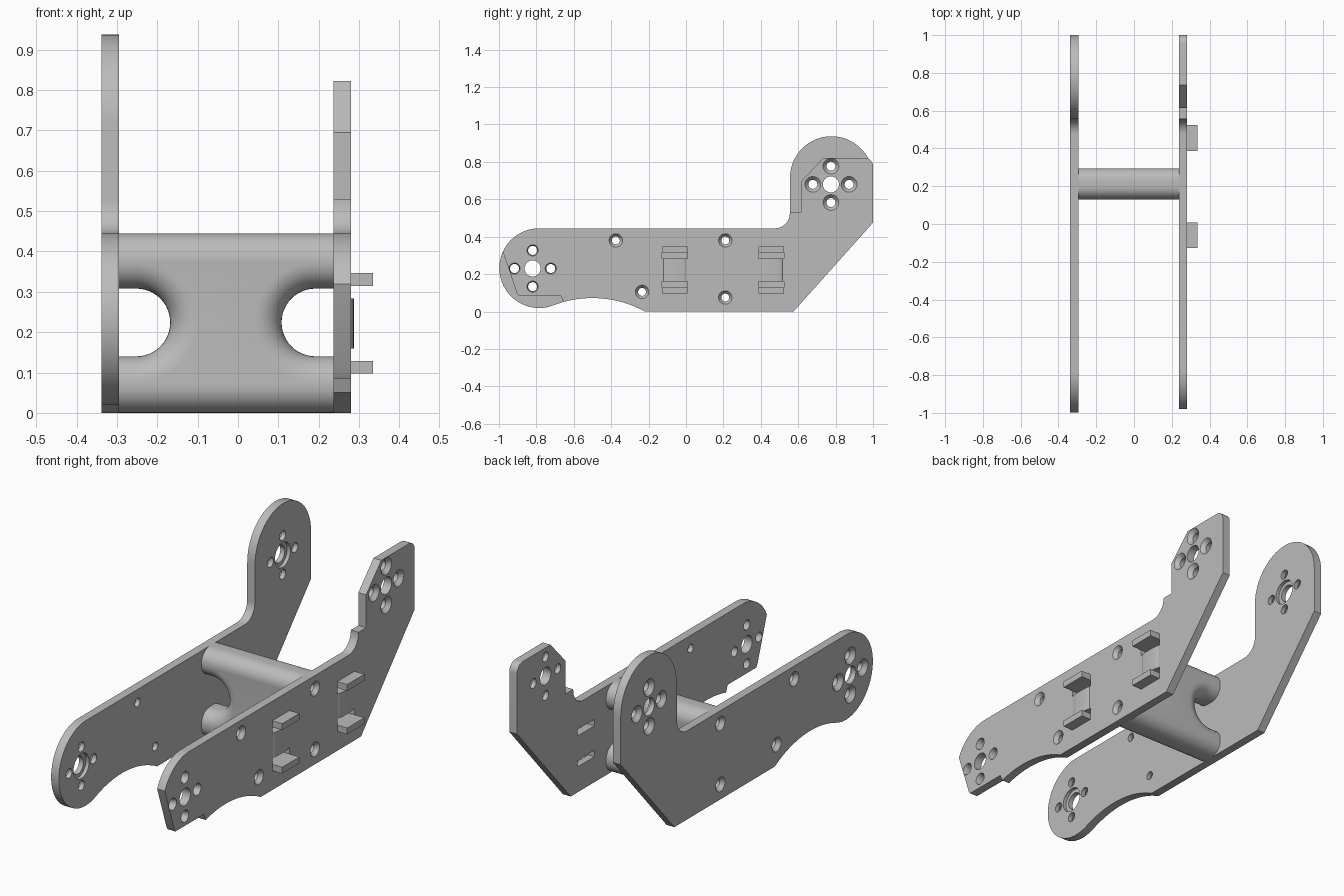
import bpy, bmesh
from math import sin, cos, radians, pi
from mathutils import Matrix

cube = bpy.data.objects.get("Cube")
if cube:
    bpy.data.objects.remove(cube)

grey = bpy.data.materials.new("light_grey")
grey.use_nodes = True
COLOUR = (0.5, 0.5, 0.5, 1)
grey.diffuse_color = COLOUR
grey.node_tree.nodes["Principled BSDF"].inputs["Base Color"].default_value = COLOUR


def arc(cy, cz, r, a0, a1, n=24):
    angles = [radians(a0 + (a1 - a0) * i / n) for i in range(n + 1)]
    return [(cy + r * cos(a), cz + r * sin(a)) for a in angles]


def loft(bm, rings):
    """Join rings of equal length and cap both ends."""
    loops = [[bm.verts.new(p) for p in ring] for ring in rings]
    for a, b in zip(loops, loops[1:]):
        for i in range(len(a)):
            j = (i + 1) % len(a)
            bm.faces.new((a[i], a[j], b[j], b[i]))
    bm.faces.new(loops[0][::-1])
    bm.faces.new(loops[-1])


def extrude_x(bm, outline, x0, x1):
    loft(bm, [[(x, y, z) for y, z in outline] for x in (x0, x1)])


def box(bm, x0, x1, y0, y1, z0, z1):
    extrude_x(bm, [(y0, z0), (y1, z0), (y1, z1), (y0, z1)], x0, x1)


def bore(bm, y, z, steps):
    """Turned hole along x; steps are (x, radius)."""
    loft(bm, [[(x, p, q) for p, q in arc(y, z, r, 0, 348.75, 31)] for x, r in steps])


def make(name, bm):
    bmesh.ops.recalc_face_normals(bm, faces=bm.faces)
    mesh = bpy.data.meshes.new(name)
    bm.to_mesh(mesh)
    bm.free()
    mesh.materials.append(grey)
    obj = bpy.data.objects.new(name, mesh)
    bpy.context.collection.objects.link(obj)
    return obj


def select(obj):
    bpy.ops.object.select_all(action="DESELECT")
    obj.select_set(True)
    bpy.context.view_layer.objects.active = obj


def cut_and_smooth(obj, cutter_bm=None):
    if cutter_bm:
        cutter = make("cutter", cutter_bm)
        cutter.hide_render = True
        mod = obj.modifiers.new("holes", "BOOLEAN")
        mod.operation, mod.solver, mod.object = "DIFFERENCE", "EXACT", cutter
        select(obj)
        bpy.ops.object.modifier_apply(modifier=mod.name)
        bpy.data.objects.remove(cutter)
    select(obj)
    bpy.ops.object.shade_smooth_by_angle(angle=radians(30))


# Plate outlines in (y, z)
foot = [(0.575, 0), (1.0, 0.475)]
inner_corner = arc(0.475, 0.525, 0.08, 0, -90, 12)
right_outline = (foot + arc(0.778, 0.715, 0.222, 0, 180, 40) + inner_corner
                 + arc(-0.785, 0.232, 0.213, 90, 291, 40)
                 + arc(-0.5, -0.508, 0.58, 111, 61.1)[1:])
left_outline = (foot + arc(0.955, 0.777, 0.045, 0, 90, 8)
                + [(0.735, 0.822), (0.615, 0.695), (0.615, 0.53), (0.555, 0.53)]
                + inner_corner + arc(-0.785, 0.232, 0.213, 90, 155.7)
                + [(-0.905, 0.1), (-0.895, 0.085), (-0.67, 0.085)]
                + arc(-0.5, -0.508, 0.58, 105.5, 61.1))

UPPER, LOWER = (0.775, 0.68), (-0.82, 0.23)
BODY_HOLES = [(-0.375, 0.38), (-0.235, 0.105), (0.21, 0.38), (0.21, 0.075)]
CLIP_Y = (-0.06, 0.455)


def hole_cutter(inner, outer, low_sink, counterbore):
    """Joint and screw holes with countersinks on the outer face."""
    bm = bmesh.new()
    s = 1 if outer > inner else -1

    def screw(y, z, r, sink):
        bore(bm, y, z, [(inner - s * 0.01, r), (outer - s * 0.02, r),
                        (outer, sink), (outer + s * 0.01, sink)])

    for (cy, cz), sink in ((UPPER, 0.042), (LOWER, low_sink)):
        if counterbore:
            bore(bm, cy, cz, [(inner - s * 0.01, 0.062), (inner + s * 0.018, 0.062),
                              (inner + s * 0.0181, 0.043), (outer + s * 0.01, 0.043)])
        else:
            bore(bm, cy, cz, [(inner - s * 0.01, 0.043), (outer + s * 0.01, 0.043)])
        for k in range(4):
            screw(cy + 0.097 * cos(k * pi / 2), cz + 0.097 * sin(k * pi / 2), 0.024, sink)
    for y, z in BODY_HOLES:
        screw(y, z, 0.021, 0.036)
    return bm


# Right side plate
bm = bmesh.new()
extrude_x(bm, right_outline, -0.338, -0.295)
cut_and_smooth(make("right_plate", bm), hole_cutter(-0.295, -0.338, 0.042, True))

# Left side plate with strap slots
bm = bmesh.new()
extrude_x(bm, left_outline, 0.237, 0.28)
cutter = hole_cutter(0.237, 0.28, 0.03, False)
for y in CLIP_Y:
    for z in (0.128, 0.283):
        box(cutter, 0.22, 0.3, y - 0.068, y + 0.068, z, z + 0.032)
cut_and_smooth(make("left_plate", bm), cutter)

# Strap tabs and the low bridges between the slots
for n, y in enumerate(CLIP_Y, 1):
    for label, z in (("lower", 0.097), ("upper", 0.315)):
        bm = bmesh.new()
        box(bm, 0.27, 0.335, y - 0.068, y + 0.068, z, z + 0.032)
        make(f"{label}_tab_{n}", bm)
    bm = bmesh.new()
    bump = [(0.275, y + 0.06)] + [(0.28 + 0.007 * sin(pi * i / 12), y + 0.06 * cos(pi * i / 12))
                                  for i in range(13)] + [(0.275, y - 0.06)]
    loft(bm, [[(px, py, z) for px, py in bump] for z in (0.16, 0.283)])
    cut_and_smooth(make(f"strap_bridge_{n}", bm))

# Cross brace with rounded edges and a round notch at each end
X0, X1, MID = -0.295, 0.237, 0.224


def brace_ring(inset, y):
    r = 0.084 + inset
    right = arc(0.192, MID, r, 270, 90)
    left = arc(-0.252, MID, r, 90, -90)
    pts = ([(X0, inset), (X1, inset), (X1, MID - r)] + right
           + [(X1, MID + r), (X1, 0.445 - inset), (X0, 0.445 - inset), (X0, MID + r)]
           + left + [(X0, MID - r)])
    return [(x, y, z) for x, z in pts]


FILLET, HALF, CENTRE = 0.066, 0.082, 0.213
rounding = [(FILLET * (1 - sin(t)), HALF - FILLET * (1 - cos(t)))
            for t in (i * pi / 20 for i in range(11))]
bm = bmesh.new()
loft(bm, [brace_ring(d, CENTRE - h) for d, h in rounding]
     + [brace_ring(d, CENTRE + h) for d, h in reversed(rounding)])
cutter = bmesh.new()
for y, z in BODY_HOLES[2:]:
    bore(cutter, y, z, [(X0 - 0.02, 0.021), (X1 + 0.02, 0.021)])
cut_and_smooth(make("cross_brace", bm), cutter)
